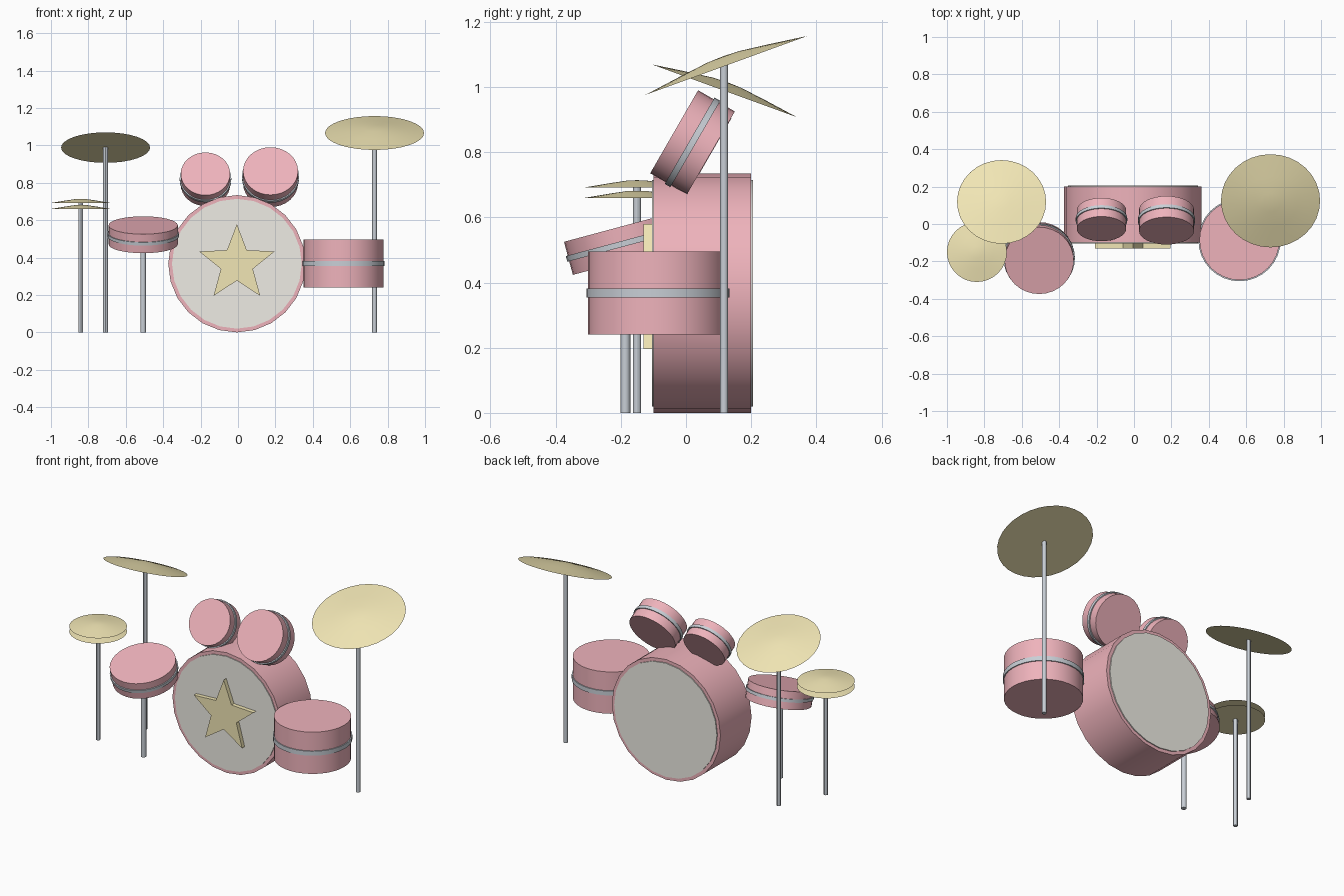
import bpy, bmesh, math
from mathutils import Matrix, Vector

if "Cube" in bpy.data.objects:
    bpy.data.objects.remove(bpy.data.objects["Cube"])


def material(name, rgb):
    m = bpy.data.materials.new(name)
    m.diffuse_color = (*rgb, 1)
    m.use_nodes = True
    m.node_tree.nodes["Principled BSDF"].inputs["Base Color"].default_value = m.diffuse_color
    return m


PINK = material("pink_shell", (0.86, 0.45, 0.50))
GOLD = material("gold", (0.88, 0.79, 0.46))
CREAM = material("cream_head", (0.86, 0.84, 0.78))
STEEL = material("steel", (0.58, 0.62, 0.67))


def finish(name, bm, mat, loc=(0, 0, 0), tilt=0):
    """Turn a bmesh into an object, tilted about x (degrees)."""
    bmesh.ops.recalc_face_normals(bm, faces=bm.faces)
    mesh = bpy.data.meshes.new(name)
    bm.to_mesh(mesh)
    bm.free()
    mesh.materials.append(mat)
    ob = bpy.data.objects.new(name, mesh)
    bpy.context.collection.objects.link(ob)
    ob.location = loc
    ob.rotation_euler.x = math.radians(tilt)
    bpy.ops.object.select_all(action='DESELECT')
    ob.select_set(True)
    bpy.context.view_layer.objects.active = ob
    bpy.ops.object.shade_smooth_by_angle(angle=math.radians(30))
    return ob


def cylinder(name, r, depth, loc, mat, tilt=0, sides=32):
    bm = bmesh.new()
    bmesh.ops.create_cone(bm, cap_ends=True, segments=sides, radius1=r, radius2=r, depth=depth)
    return finish(name, bm, mat, loc, tilt)


def banded_drum(name, r, depth, band, loc, tilt=0):
    cylinder(name + "_shell", r, depth, loc, PINK, tilt)
    cylinder(name + "_band", r + 0.006, band, loc, STEEL, tilt)


def pole(name, x, y, top, r=0.0125):
    cylinder(name, r, top, (x, y, top / 2), STEEL, sides=12)


def cymbal(name, r, h, loc, tilt=0):
    """Shallow dome with a flat underside, from stacked rings."""
    bm = bmesh.new()
    sides, rings = 32, []
    for f, g in ((1, 0), (0.55, 0.55), (0.2, 0.93)):
        rings.append([bm.verts.new((r * f * math.cos(math.tau * i / sides),
                                    r * f * math.sin(math.tau * i / sides), h * g))
                      for i in range(sides)])
    tip = bm.verts.new((0, 0, h))
    bm.faces.new(rings[0])
    for i in range(sides):
        j = (i + 1) % sides
        for a, b in zip(rings, rings[1:]):
            bm.faces.new((a[i], a[j], b[j], b[i]))
        bm.faces.new((rings[-1][i], rings[-1][j], tip))
    finish(name, bm, GOLD, loc, tilt)


# Bass drum with a head on each side
BX, BZ = -0.006, 0.367
cylinder("bass_drum_shell", 0.367, 0.30, (BX, 0.05, BZ), PINK, 90, 24)
cylinder("bass_drum_front_head", 0.347, 0.02, (BX, -0.095, BZ), CREAM, 90, 24)
cylinder("bass_drum_back_head", 0.347, 0.02, (BX, 0.196, BZ), CREAM, 90, 24)

# Star on the front head
bm = bmesh.new()
pts = []
for i in range(10):
    rad = 0.212 if i % 2 == 0 else 0.09
    a = math.radians(90 + 36 * i)
    pts.append(bm.verts.new((rad * math.cos(a), 0, rad * math.sin(a))))
face = bm.faces.new(pts)
ext = bmesh.ops.extrude_face_region(bm, geom=[face])
bmesh.ops.translate(bm, vec=(0, 0.03, 0),
                    verts=[v for v in ext["geom"] if isinstance(v, bmesh.types.BMVert)])
finish("front_star", bm, GOLD, (BX, -0.13, BZ))

# Tilted toms, snare and floor tom
banded_drum("small_tom", 0.132, 0.115, 0.018, (-0.174, 0.024, 0.819), 60)
banded_drum("large_tom", 0.147, 0.13, 0.02, (0.174, 0.02, 0.83), 60)
banded_drum("snare", 0.185, 0.105, 0.018, (-0.507, -0.182, 0.522), 15)
banded_drum("floor_tom", 0.214, 0.255, 0.027, (0.564, -0.086, 0.368))
pole("snare_stand", -0.507, -0.186, 0.50, 0.015)

# Hi-hat pair
for name, z in (("hi_hat_bottom", 0.66), ("hi_hat_top", 0.692)):
    cymbal(name, 0.16, 0.022, (-0.84, -0.15, z))
pole("hi_hat_stand", -0.84, -0.15, 0.695)

# Tilted crash and ride cymbals
cymbal("crash_cymbal", 0.238, 0.028, (-0.708, 0.118, 0.988), -20)
pole("crash_stand", -0.708, 0.117, 0.99)
cymbal("ride_cymbal", 0.265, 0.03, (0.73, 0.124, 1.066), 20)
pole("ride_stand", 0.73, 0.117, 1.067)
